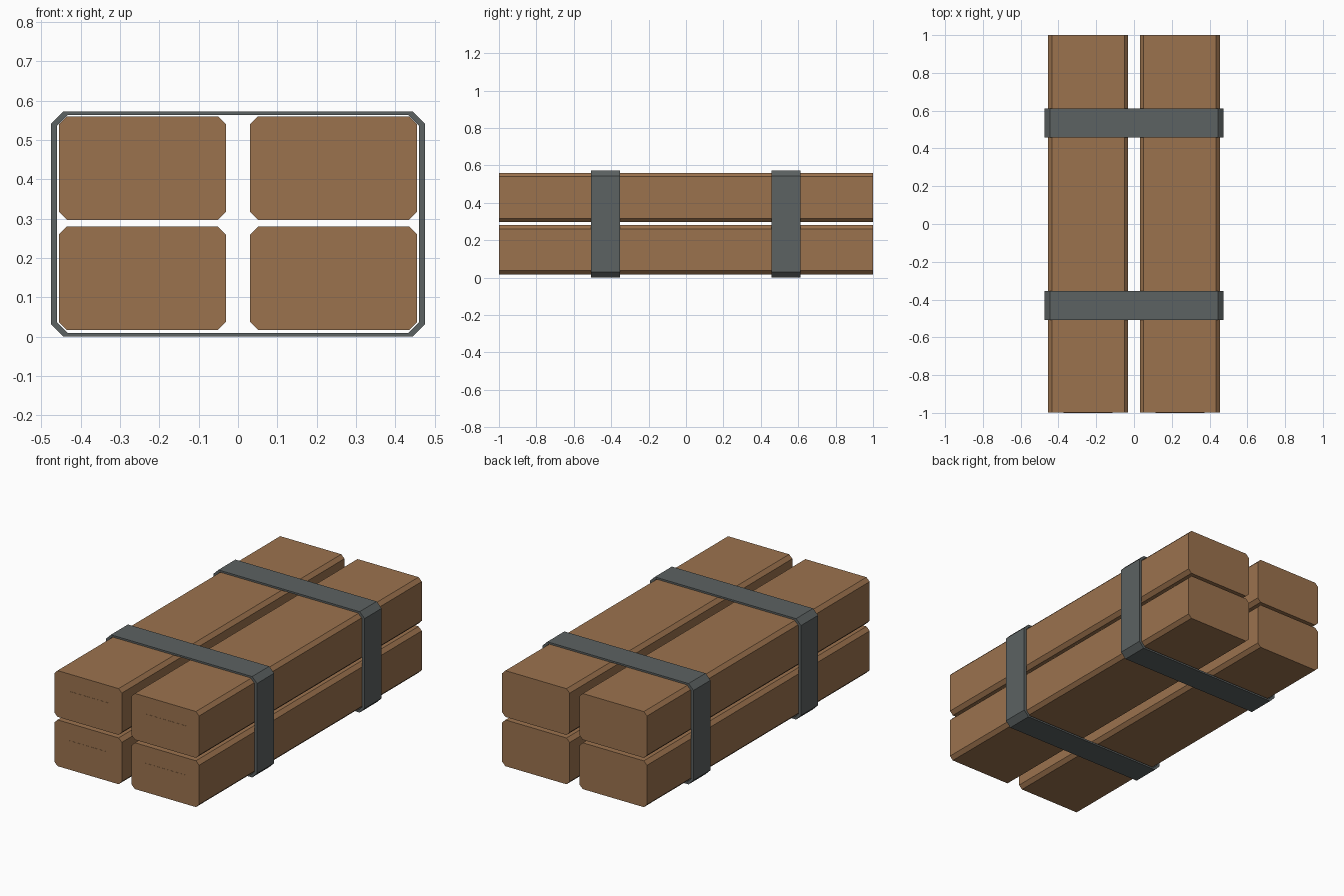
import bpy
import bmesh

cube = bpy.data.objects.get("Cube")
if cube:
    bpy.data.objects.remove(cube)


def make_material(name, color):
    mat = bpy.data.materials.new(name)
    mat.use_nodes = True
    mat.diffuse_color = color
    mat.node_tree.nodes["Principled BSDF"].inputs["Base Color"].default_value = color
    return mat


wood = make_material("brown wood", (0.33, 0.17, 0.076, 1))
metal = make_material("grey metal", (0.107, 0.122, 0.122, 1))


def octagon(x0, x1, z0, z1, c):
    """Rectangle in the xz plane with corners cut by c."""
    return [(x0 + c, z0), (x1 - c, z0), (x1, z0 + c), (x1, z1 - c),
            (x1 - c, z1), (x0 + c, z1), (x0, z1 - c), (x0, z0 + c)]


def finish(name, bm, mat):
    bmesh.ops.recalc_face_normals(bm, faces=bm.faces)
    mesh = bpy.data.meshes.new(name)
    bm.to_mesh(mesh)
    bm.free()
    mesh.materials.append(mat)
    bpy.context.collection.objects.link(bpy.data.objects.new(name, mesh))


def loop(bm, profile, y):
    return [bm.verts.new((x, y, z)) for x, z in profile]


def bridge(bm, a, b):
    for i in range(len(a)):
        j = (i + 1) % len(a)
        bm.faces.new((a[i], a[j], b[j], b[i]))


def prism(name, profile, y0, y1, mat):
    bm = bmesh.new()
    a, b = loop(bm, profile, y0), loop(bm, profile, y1)
    bridge(bm, a, b)
    bm.faces.new(a)
    bm.faces.new(b)
    finish(name, bm, mat)


def band(name, outer, inner, y0, y1, mat):
    bm = bmesh.new()
    rings = [loop(bm, outer, y0), loop(bm, outer, y1),
             loop(bm, inner, y1), loop(bm, inner, y0)]
    for i in range(4):
        bridge(bm, rings[i], rings[(i + 1) % 4])
    finish(name, bm, mat)


# Four chamfered beams, each with a thin plate on the front end
for side, cx in (("right", -0.243), ("left", 0.243)):
    for level, z0 in (("lower", 0.017), ("upper", 0.297)):
        prism(f"{side}_{level}_beam",
              octagon(cx - 0.212, cx + 0.212, z0, z0 + 0.263, 0.02),
              -0.999, 1.0, wood)
        plate = [(cx - 0.13, z0 + 0.095), (cx + 0.13, z0 + 0.095),
                 (cx + 0.13, z0 + 0.165), (cx - 0.13, z0 + 0.165)]
        prism(f"{side}_{level}_end_plate", plate, -1.0, -0.998, wood)

# Two metal straps around the bundle
outer = octagon(-0.475, 0.475, 0, 0.573, 0.031)
inner = octagon(-0.46, 0.46, 0.01, 0.563, 0.026)
for name, y0 in (("front_strap", -0.507), ("back_strap", 0.458)):
    band(name, outer, inner, y0, y0 + 0.153, metal)
